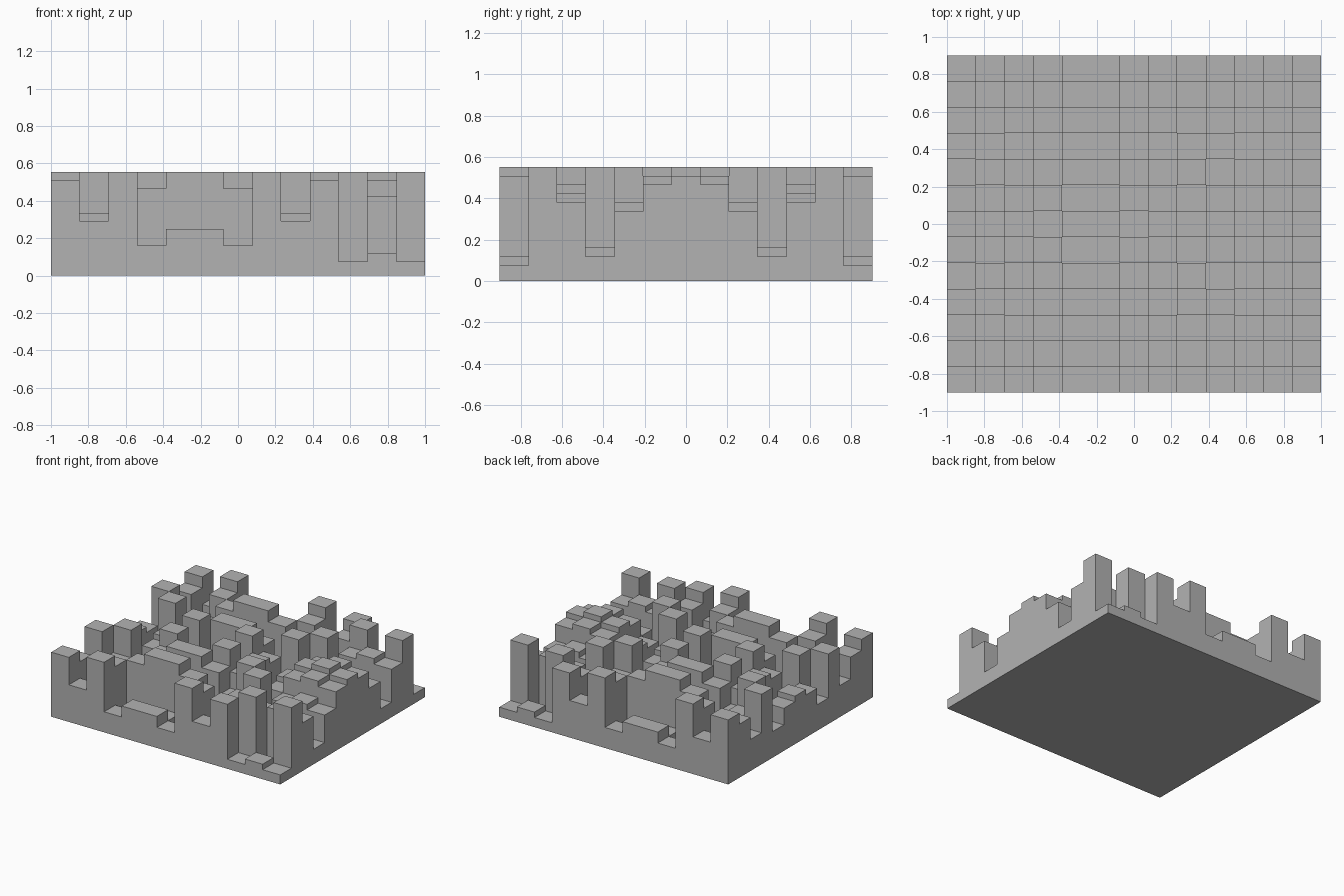
import bpy, bmesh

cube = bpy.data.objects.get("Cube")
if cube:
    bpy.data.objects.remove(cube, do_unlink=True)

N = 13                      # cells per side (prime)
WIDTH, DEPTH = 2.0, 1.803
BASE, STEP = 0.032, 0.0434  # floor thickness and height of one step
CENTRE_X, CENTRE_Y = 11, 6  # cell where the quadratic sequence starts

# Plain grey material
grey = bpy.data.materials.new("plain grey")
grey.use_nodes = True
colour = (0.448, 0.448, 0.448, 1)
grey.diffuse_color = colour
grey.node_tree.nodes["Principled BSDF"].inputs["Base Color"].default_value = colour


def height(i, j):
    """Top of a cell from the quadratic residue rule; zero outside the panel."""
    if not (0 <= i < N and 0 <= j < N):
        return 0.0
    residue = ((i - CENTRE_X) ** 2 + (j - CENTRE_Y) ** 2) % N
    return BASE + STEP * (N - 1 - residue)


def px(i):
    return (i / N - 0.5) * WIDTH


def py(j):
    return (j / N - 0.5) * DEPTH


bm = bmesh.new()


def quad(*points):
    bm.faces.new([bm.verts.new(p) for p in points])


# Cell tops
for i in range(N):
    for j in range(N):
        h = height(i, j)
        x0, x1, y0, y1 = px(i), px(i + 1), py(j), py(j + 1)
        quad((x0, y0, h), (x1, y0, h), (x1, y1, h), (x0, y1, h))

# Walls wherever neighbouring heights differ, facing the lower side
for i in range(N + 1):
    for j in range(N + 1):
        x0, x1, y0, y1 = px(i), px(i + 1), py(j), py(j + 1)
        here, west, south = height(i, j), height(i - 1, j), height(i, j - 1)
        if here != west:
            quad((x0, y0, west), (x0, y0, here), (x0, y1, here), (x0, y1, west))
        if here != south:
            quad((x0, y0, south), (x1, y0, south), (x1, y0, here), (x0, y0, here))

# Flat underside
quad((px(0), py(0), 0), (px(0), py(N), 0), (px(N), py(N), 0), (px(N), py(0), 0))

bmesh.ops.remove_doubles(bm, verts=bm.verts, dist=0.0001)

mesh = bpy.data.meshes.new("stepped_panel")
bm.to_mesh(mesh)
bm.free()
mesh.materials.append(grey)
panel = bpy.data.objects.new("stepped_panel", mesh)
bpy.context.collection.objects.link(panel)
